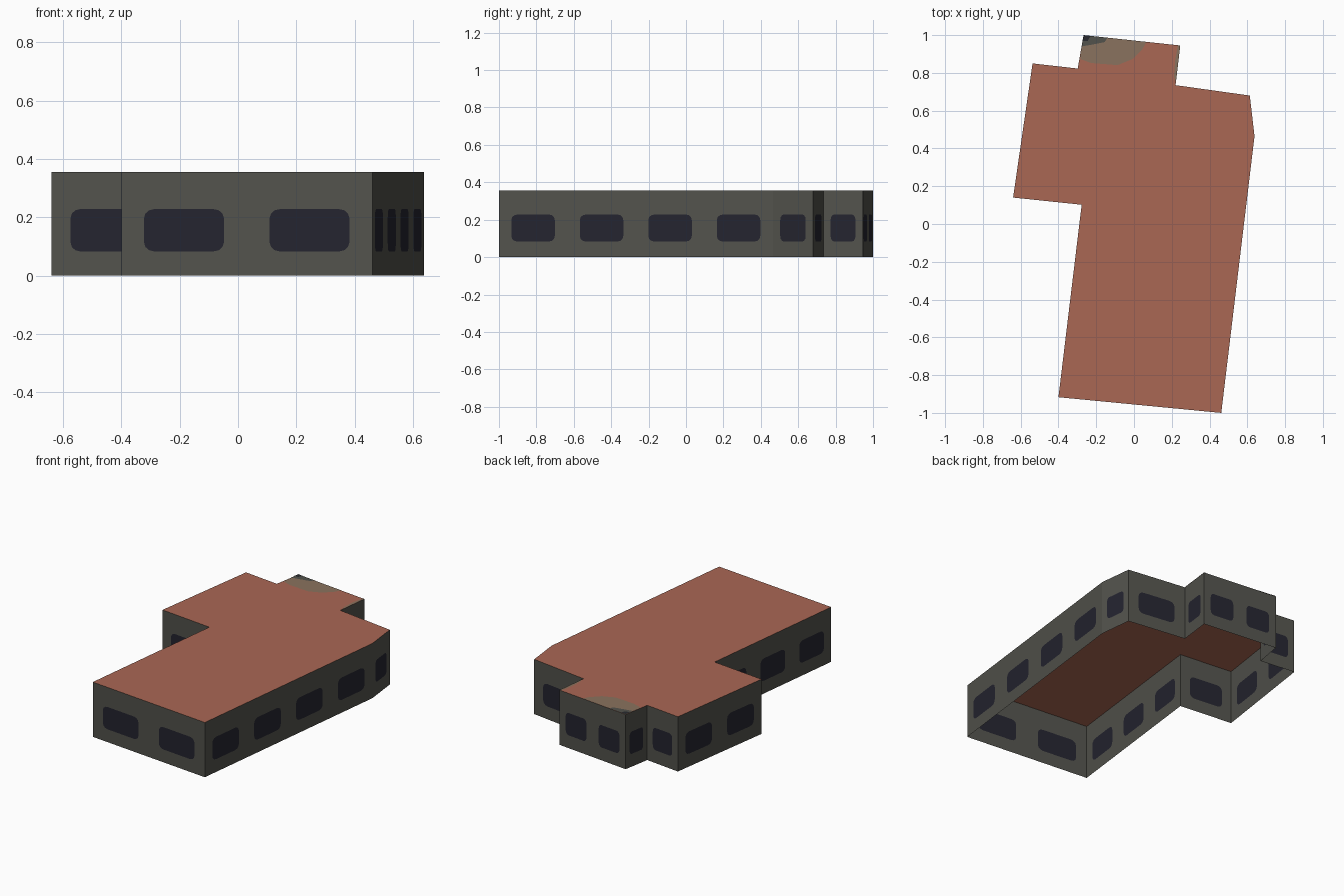
import bpy, bmesh, math
from mathutils import Vector

if "Cube" in bpy.data.objects:
    bpy.data.objects.remove(bpy.data.objects["Cube"])

H = 0.355                      # building height
W0, W1 = 0.18, 0.815           # window extent along its wall bay
Z0, Z1 = 0.083, 0.228          # window sill and head heights

# Footprint corners (counter-clockwise) with number of windows on the wall that starts there
PLAN = [(-0.40, -0.917, 2), (0.462, -1.0, 4), (0.638, 0.465, 1), (0.613, 0.68, 1),
        (0.22, 0.735, 1), (0.245, 0.945, 2), (-0.267, 1.0, 1), (-0.298, 0.823, 1),
        (-0.537, 0.85, 2), (-0.64, 0.14, 1), (-0.277, 0.102, 3)]


def material(name, rgb):
    m = bpy.data.materials.new(name)
    lin = [(c / 255 / 12.92) if c < 11 else ((c / 255 + 0.055) / 1.055) ** 2.4 for c in rgb]
    m.diffuse_color = (*lin, 1)
    m.use_nodes = True
    m.node_tree.nodes["Principled BSDF"].inputs["Base Color"].default_value = m.diffuse_color
    return m


WALL = material("wall grey", (82, 82, 76))
GLASS = material("window dark", (36, 36, 47))
ROOF = material("roof terracotta", (170, 103, 84))
TAN = material("roof tan patch", (138, 114, 94))
SOOT = material("roof black patch", (40, 42, 46))


def finish(bm, name, mats):
    me = bpy.data.meshes.new(name)
    bm.to_mesh(me)
    bm.free()
    for m in mats:
        me.materials.append(m)
    ob = bpy.data.objects.new(name, me)
    bpy.context.collection.objects.link(ob)
    return ob


def sheet(name, pts, z, mat):
    bm = bmesh.new()
    bm.faces.new([bm.verts.new((x, y, z)) for x, y in pts])
    return finish(bm, name, [mat])


def bay(bm, a, b):
    """One wall bay from a to b with a flush rounded window."""
    d = b - a
    L = d.length

    def vert(u, z):
        p = a + d * (u / L)
        return bm.verts.new((p.x, p.y, z))

    u0, u1 = W0 * L, W1 * L
    rx, rz = min(0.09 * L, 0.035), 0.03
    corners = [vert(0, 0), vert(L, 0), vert(L, H), vert(0, H)]
    centres = [(u0 + rx, Z0 + rz), (u1 - rx, Z0 + rz), (u1 - rx, Z1 - rz), (u0 + rx, Z1 - rz)]
    arcs = []
    for i, (cu, cz) in enumerate(centres):
        angs = [math.pi + math.pi / 2 * (i + k / 3) for k in range(4)]
        arcs.append([vert(cu + rx * math.cos(t), cz + rz * math.sin(t)) for t in angs])
    # wall surface around the window
    for i in range(4):
        j = (i + 1) % 4
        for p, q in zip(arcs[i], arcs[i][1:]):
            bm.faces.new((corners[i], q, p))
        bm.faces.new((corners[i], corners[j], arcs[j][0], arcs[i][-1]))
    # glass
    bm.faces.new([v for arc in arcs for v in arc]).material_index = 1


# Outer walls with windows, open underneath
bm = bmesh.new()
for i, (x, y, n) in enumerate(PLAN):
    a = Vector((x, y))
    b = Vector(PLAN[(i + 1) % len(PLAN)][:2])
    for k in range(n):
        bay(bm, a.lerp(b, k / n), a.lerp(b, (k + 1) / n))
bmesh.ops.remove_doubles(bm, verts=bm.verts, dist=1e-5)
finish(bm, "walls", [WALL, GLASS])

# Flat roof
sheet("roof", [p[:2] for p in PLAN], H, ROOF)

# Weathered patches at the back edge of the roof
G = (-0.267, 1.0)
sheet("tan_patch", [G, (-0.277, 0.937), (-0.285, 0.873), (-0.225, 0.852), (-0.087, 0.841),
                    (-0.008, 0.873), (0.045, 0.926), (0.066, 0.964)], H + 0.001, TAN)
sheet("edge_patch", [(0.245, 0.945), (0.232, 0.946), (0.217, 0.86), (0.212, 0.78),
                     (0.222, 0.75)], H + 0.001, TAN)
sheet("grey_patch", [G, (-0.277, 0.94), (-0.209, 0.952), (-0.156, 0.963), (-0.14, 0.986)],
      H + 0.002, WALL)
sheet("black_patch", [G, (-0.273, 0.968), (-0.246, 0.968), (-0.23, 0.996)], H + 0.003, SOOT)
